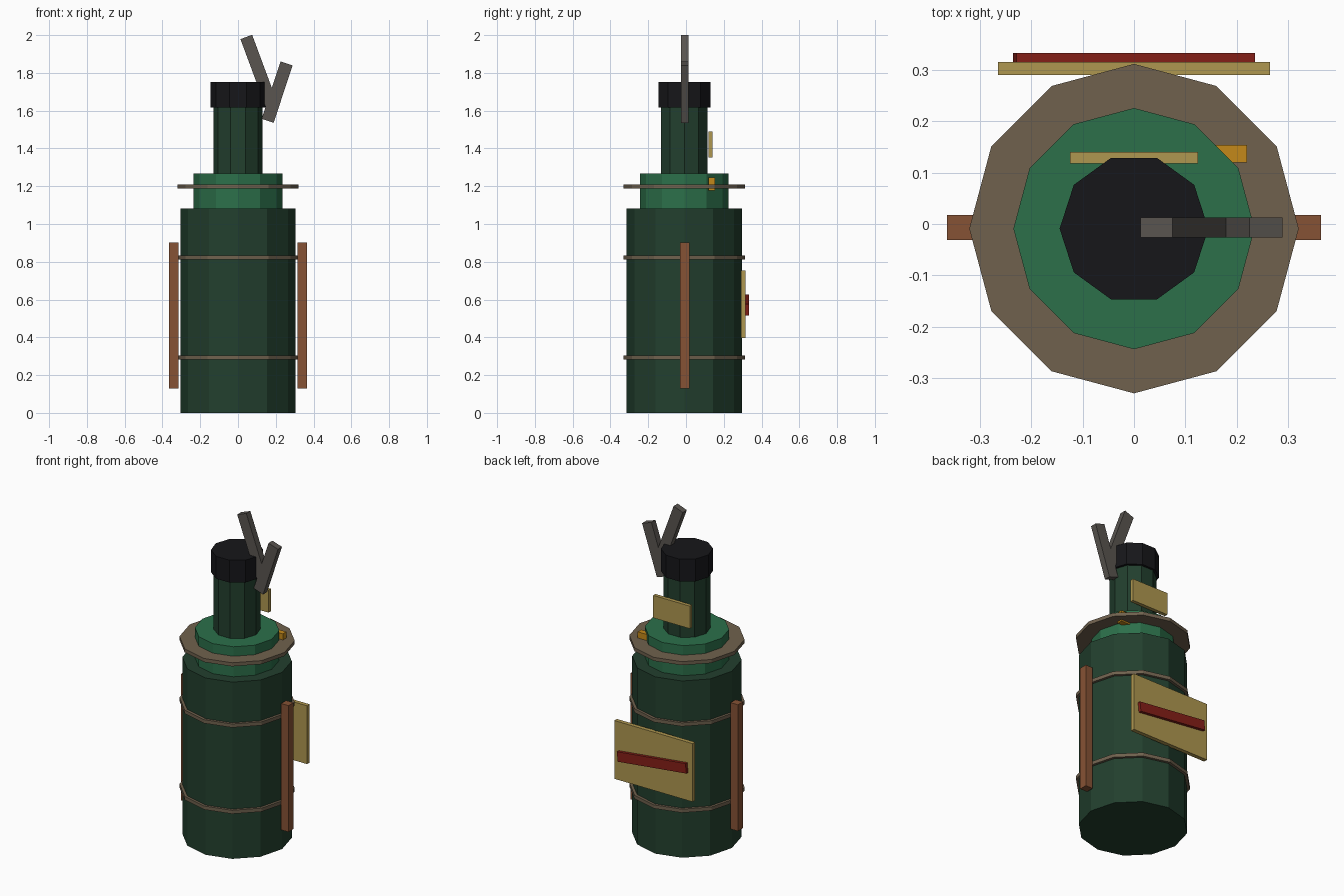
import bpy, bmesh
from math import cos, sin, pi
from mathutils import Matrix

if "Cube" in bpy.data.objects:
    bpy.data.objects.remove(bpy.data.objects["Cube"])

CY = -0.009  # shared axis offset in y


def material(name, r, g, b):
    m = bpy.data.materials.new(name)
    m.diffuse_color = (r, g, b, 1)
    m.use_nodes = True
    m.node_tree.nodes["Principled BSDF"].inputs["Base Color"].default_value = m.diffuse_color
    return m


DARK = material("dark_green", 0.016, 0.05, 0.027)
GREEN = material("mid_green", 0.025, 0.16, 0.068)
BROWN = material("band_brown", 0.16, 0.12, 0.075)
BLACK = material("cap_black", 0.008, 0.008, 0.01)
RUST = material("rust", 0.24, 0.085, 0.035)
CREAM = material("label_cream", 0.43, 0.31, 0.08)
RED = material("label_red", 0.24, 0.014, 0.009)
AMBER = material("amber", 0.55, 0.25, 0.01)
STEEL = material("steel", 0.10, 0.09, 0.08)


def finish(name, bm, mat):
    bmesh.ops.recalc_face_normals(bm, faces=bm.faces)
    me = bpy.data.meshes.new(name)
    bm.to_mesh(me)
    bm.free()
    me.materials.append(mat)
    ob = bpy.data.objects.new(name, me)
    bpy.context.collection.objects.link(ob)
    return ob


def prism(name, sides, r, z0, z1, mat):
    """Upright flat-sided cylinder with a corner on +x."""
    bm = bmesh.new()
    rings = [[bm.verts.new((r * cos(2 * pi * i / sides), r * sin(2 * pi * i / sides), z - z0))
              for i in range(sides)] for z in (z0, z1)]
    for ring in rings:
        bm.faces.new(ring)
    for i in range(sides):
        j = (i + 1) % sides
        bm.faces.new((rings[0][i], rings[0][j], rings[1][j], rings[1][i]))
    finish(name, bm, mat).location = (0, CY, z0)


def box(name, centre, size, mat, tilt=0):
    """Box with an optional turn about y."""
    bm = bmesh.new()
    bmesh.ops.create_cube(bm, size=1, matrix=Matrix.Diagonal((*size, 1)))
    ob = finish(name, bm, mat)
    ob.location = centre
    ob.rotation_euler.y = tilt


# Stacked bottle
prism("body", 12, 0.305, 0, 1.083, DARK)
prism("shoulder", 12, 0.235, 1.07, 1.267, GREEN)
prism("neck", 10, 0.13, 1.25, 1.63, DARK)
prism("cap", 10, 0.145, 1.616, 1.753, BLACK)

# Bands around the body and shoulder
for name, z in (("lower", 0.294), ("middle", 0.823), ("upper", 1.198)):
    prism(name + "_band", 12, 0.321, z - 0.011, z + 0.011, BROWN)

# Side rails
for name, s in (("left", -1), ("right", 1)):
    box(name + "_rail", (s * 0.339, -0.007, 0.516), (0.05, 0.049, 0.774), RUST)

# Labels and tag on the back
box("back_label", (0, 0.303, 0.574), (0.53, 0.025, 0.357), CREAM)
box("label_stripe", (0, 0.323, 0.572), (0.468, 0.021, 0.06), RED, 0.11)
box("neck_label", (0, 0.129, 1.421), (0.249, 0.022, 0.138), CREAM)
box("shoulder_tag", (0.185, 0.137, 1.212), (0.07, 0.034, 0.069), AMBER)

# Forked handle beside the cap
box("handle_long_arm", (0.110, -0.007, 1.812), (0.066, 0.039, 0.38), STEEL, -0.355)
box("handle_short_arm", (0.207, -0.007, 1.698), (0.067, 0.039, 0.32), STEEL, 0.32)
